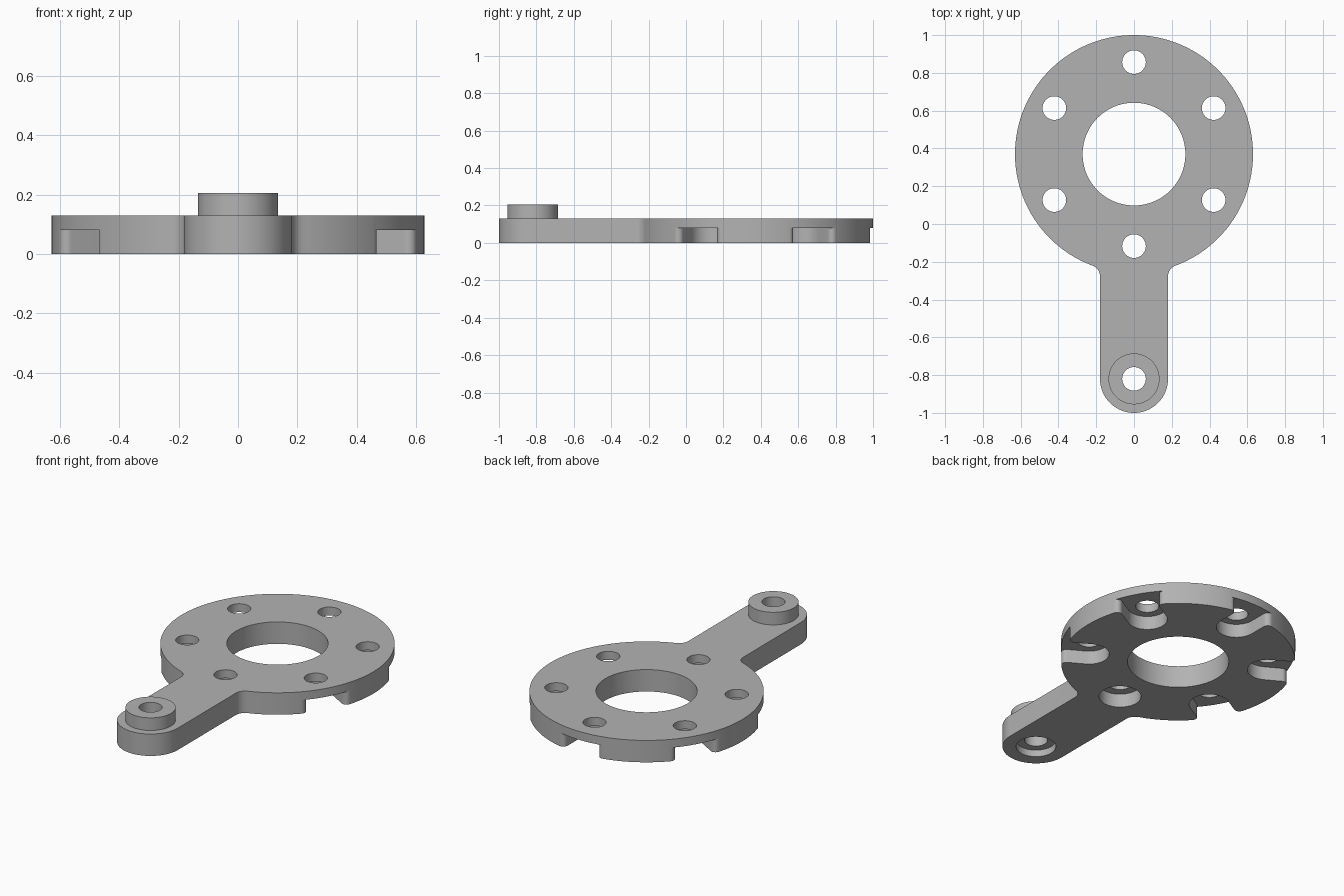
import bpy
import bmesh
from math import sin, cos, pi, sqrt, asin, atan2, radians

cube = bpy.data.objects.get("Cube")
if cube:
    bpy.data.objects.remove(cube, do_unlink=True)

# Main dimensions
DISC_Y, DISC_R, BORE_R = 0.37, 0.63, 0.272
ARM_Y, ARM_R, ARM_FILLET = -0.82, 0.18, 0.06
BOLT_R, BOLT_CIRCLE = 0.0625, 0.487
SLOT_W, SLOT_FILLET, SLOT_TOP = 0.108, 0.028, 0.08
THICK, BOSS_TOP, BOSS_R = 0.13, 0.205, 0.135

metal = bpy.data.materials.new("plain grey")
metal.use_nodes = True
metal.diffuse_color = (0.45, 0.45, 0.45, 1)
metal.node_tree.nodes["Principled BSDF"].inputs["Base Color"].default_value = (0.45, 0.45, 0.45, 1)


def arc(cx, cy, r, start, end, n):
    return [(cx + r * cos(start + (end - start) * i / n),
             cy + r * sin(start + (end - start) * i / n)) for i in range(n + 1)]


def prism(name, points, z0, z1):
    """Extrude a closed outline between two heights."""
    bm = bmesh.new()
    face = bm.faces.new([bm.verts.new((x, y, z0)) for x, y in points])
    top = bmesh.ops.extrude_face_region(bm, geom=[face])["geom"]
    bmesh.ops.translate(bm, vec=(0, 0, z1 - z0),
                        verts=[v for v in top if isinstance(v, bmesh.types.BMVert)])
    bmesh.ops.recalc_face_normals(bm, faces=bm.faces)
    mesh = bpy.data.meshes.new(name)
    bm.to_mesh(mesh)
    bm.free()
    mesh.materials.append(metal)
    obj = bpy.data.objects.new(name, mesh)
    bpy.context.collection.objects.link(obj)
    return obj


def cylinder(name, x, y, r, z0, z1, n=48):
    return prism(name, arc(x, y, r, 0, 2 * pi, n)[:-1], z0, z1)


def combine(target, tool, operation):
    mod = target.modifiers.new(operation.lower(), "BOOLEAN")
    mod.operation, mod.solver, mod.object = operation, "EXACT", tool
    bpy.ops.object.select_all(action="DESELECT")
    bpy.context.view_layer.objects.active = target
    target.select_set(True)
    bpy.ops.object.modifier_apply(modifier=mod.name)
    bpy.data.objects.remove(tool, do_unlink=True)


def mirrored(half, axis):
    """Close a half outline by reflecting it, skipping points on the axis."""
    flip = (-1, 1) if axis == 0 else (1, -1)
    other = [(x * flip[0], y * flip[1]) for x, y in reversed(half)
             if abs((x, y)[axis]) > 1e-5]
    return half + other


# Plate: disc blended into a round-ended arm
fx = ARM_R + ARM_FILLET
fy = DISC_Y - sqrt((DISC_R + ARM_FILLET) ** 2 - fx ** 2)
to_fillet = atan2(fy - DISC_Y, fx)
half = arc(0, DISC_Y, DISC_R, pi / 2, to_fillet, 80)
half += arc(fx, fy, ARM_FILLET, to_fillet + pi, pi, 8)[1:]
half += arc(0, ARM_Y, ARM_R, 0, -pi / 2, 20)
plate = prism("mounting_plate", mirrored(half, 0), 0, THICK)

# Raised boss at the end of the arm
combine(plate, cylinder("boss", 0, ARM_Y, BOSS_R, 0.1, BOSS_TOP), "UNION")

# Centre bore, arm hole and its shallow recess underneath
combine(plate, cylinder("bore", 0, DISC_Y, BORE_R, -0.1, 0.3, 96), "DIFFERENCE")
combine(plate, cylinder("arm_hole", 0, ARM_Y, BOLT_R, -0.1, 0.3), "DIFFERENCE")
combine(plate, cylinder("arm_recess", 0, ARM_Y, 0.107, -0.1, 0.04), "DIFFERENCE")

# Slot outline: round inner end, straight walls, rounded mouth at the rim
mouth = asin((SLOT_W + SLOT_FILLET) / (DISC_R - SLOT_FILLET))
fu = (DISC_R - SLOT_FILLET) * cos(mouth)
slot_half = arc(BOLT_CIRCLE, 0, SLOT_W, pi, pi / 2, 16)
slot_half += arc(fu, SLOT_W + SLOT_FILLET, SLOT_FILLET, -pi / 2, mouth, 8)
slot_half += [((DISC_R + 0.1) * cos(mouth), (DISC_R + 0.1) * sin(mouth))]
slot = mirrored(slot_half, 1)

# Six bolt holes, with open slots underneath except for a closed recess by the arm
for i in range(6):
    a = radians(60 * i - 90)
    x, y = BOLT_CIRCLE * cos(a), DISC_Y + BOLT_CIRCLE * sin(a)
    combine(plate, cylinder("bolt_hole", x, y, BOLT_R, -0.1, 0.3), "DIFFERENCE")
    if i == 0:
        pocket = cylinder("pocket", x, y, 0.113, -0.1, SLOT_TOP)
    else:
        pocket = prism("pocket", [(u * cos(a) - v * sin(a),
                                   DISC_Y + u * sin(a) + v * cos(a)) for u, v in slot],
                       -0.1, SLOT_TOP)
    combine(plate, pocket, "DIFFERENCE")

bpy.ops.object.shade_smooth_by_angle(angle=radians(30))
